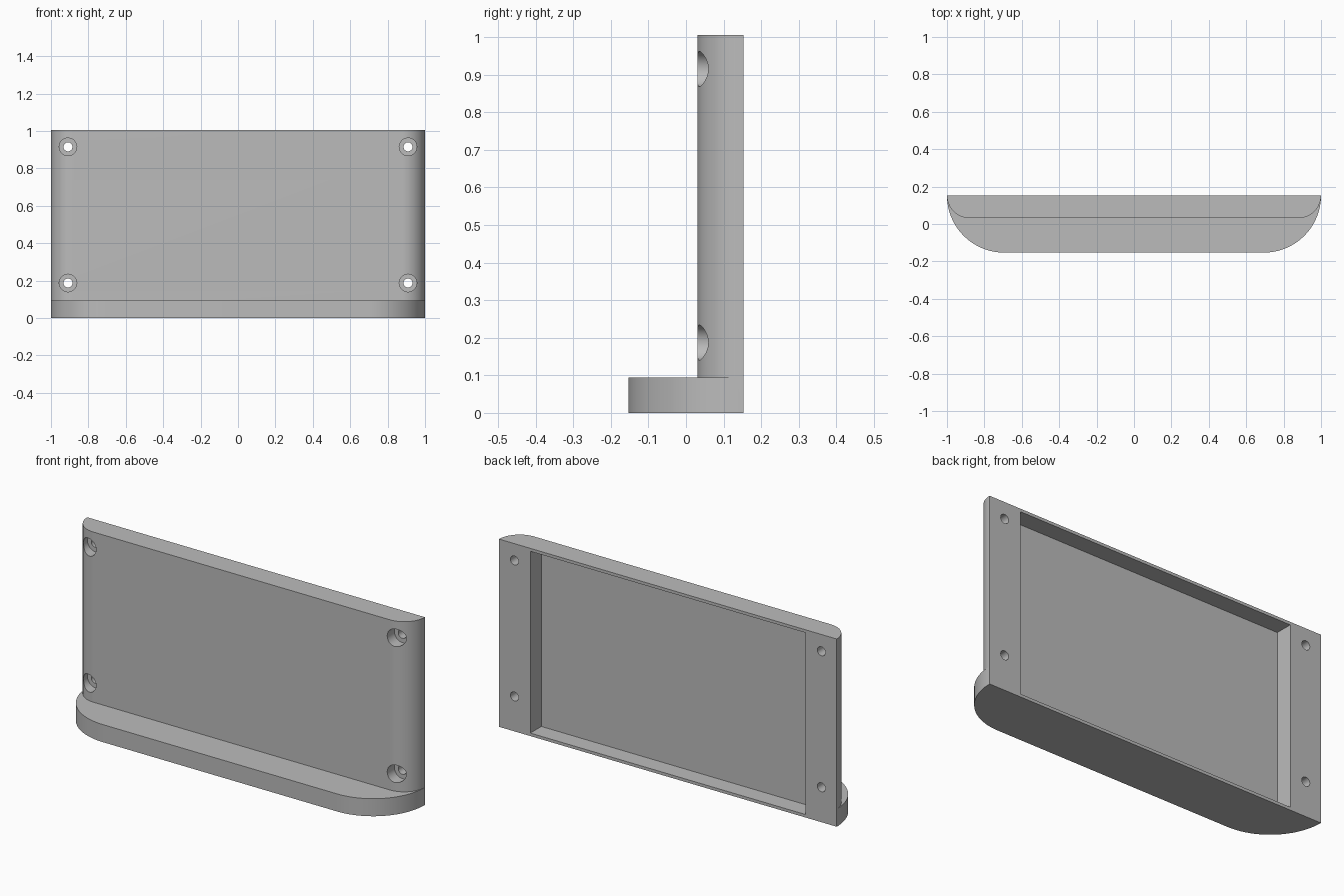
import bpy
import math

cube = bpy.data.objects.get("Cube")
if cube:
    bpy.data.objects.remove(cube, do_unlink=True)

BACK, FRONT, HEIGHT = 0.153, 0.031, 1.005

grey = bpy.data.materials.new("plain grey")
grey.use_nodes = True
grey.diffuse_color = (0.5, 0.5, 0.5, 1)
grey.node_tree.nodes["Principled BSDF"].inputs["Base Color"].default_value = grey.diffuse_color


def rounded_slab(name, front, z0, z1, steps=24):
    """Extrude a D-shaped outline: flat back, quarter-round front corners."""
    r = BACK - front
    arc = [(r * math.cos(i * math.pi / 2 / steps), r * math.sin(i * math.pi / 2 / steps))
           for i in range(steps + 1)]
    right = [(1 - r + dx, BACK - dy) for dx, dy in arc]
    outline = right + [(-x, y) for x, y in reversed(right)]
    n = len(outline)
    verts = [(x, y, z) for z in (z0, z1) for x, y in outline]
    faces = [tuple(range(n)), tuple(range(2 * n - 1, n - 1, -1))]
    faces += [(i, i + n, (i + 1) % n + n, (i + 1) % n) for i in range(n)]
    mesh = bpy.data.meshes.new(name)
    mesh.from_pydata(verts, [], faces)
    mesh.materials.append(grey)
    obj = bpy.data.objects.new(name, mesh)
    bpy.context.collection.objects.link(obj)
    return obj


def pin(x, z, radius, y0, y1):
    """Round cutter running along y."""
    bpy.ops.mesh.primitive_cylinder_add(
        vertices=48, radius=radius, depth=y1 - y0,
        location=(x, (y0 + y1) / 2, z), rotation=(math.pi / 2, 0, 0))
    return bpy.context.object


def combine(target, other, operation):
    """Apply a boolean and remove the helper."""
    other.hide_render = True
    if not other.data.materials:
        other.data.materials.append(grey)
    bpy.context.view_layer.objects.active = target
    mod = target.modifiers.new("boolean", "BOOLEAN")
    mod.operation, mod.object, mod.solver = operation, other, "EXACT"
    bpy.ops.object.modifier_apply(modifier=mod.name)
    bpy.data.objects.remove(other, do_unlink=True)


# Upright panel joined to the deeper foot ledge
panel = rounded_slab("panel_with_ledge", FRONT, 0.05, HEIGHT)
# Outline winds clockwise, so the lower cap already faces down
combine(panel, rounded_slab("ledge", -BACK, 0, 0.094), "UNION")

# Shallow rectangular pocket in the back
floor, rim = 0.06, 0.016
bpy.ops.mesh.primitive_cube_add(size=1, location=(0, floor + 0.1, HEIGHT / 2))
pocket = bpy.context.object
pocket.scale = (1.63, 0.2, HEIGHT - 2 * rim)
combine(panel, pocket, "DIFFERENCE")

# Counterbored screw holes at the four corners
for x in (-0.909, 0.909):
    for z in (0.187, 0.915):
        combine(panel, pin(x, z, 0.047, -0.1, 0.092), "DIFFERENCE")
        combine(panel, pin(x, z, 0.024, 0.05, 0.3), "DIFFERENCE")

# Smooth rounds, crisp edges
bpy.ops.object.select_all(action="DESELECT")
panel.select_set(True)
bpy.context.view_layer.objects.active = panel
bpy.ops.object.shade_smooth_by_angle(angle=math.radians(30))
